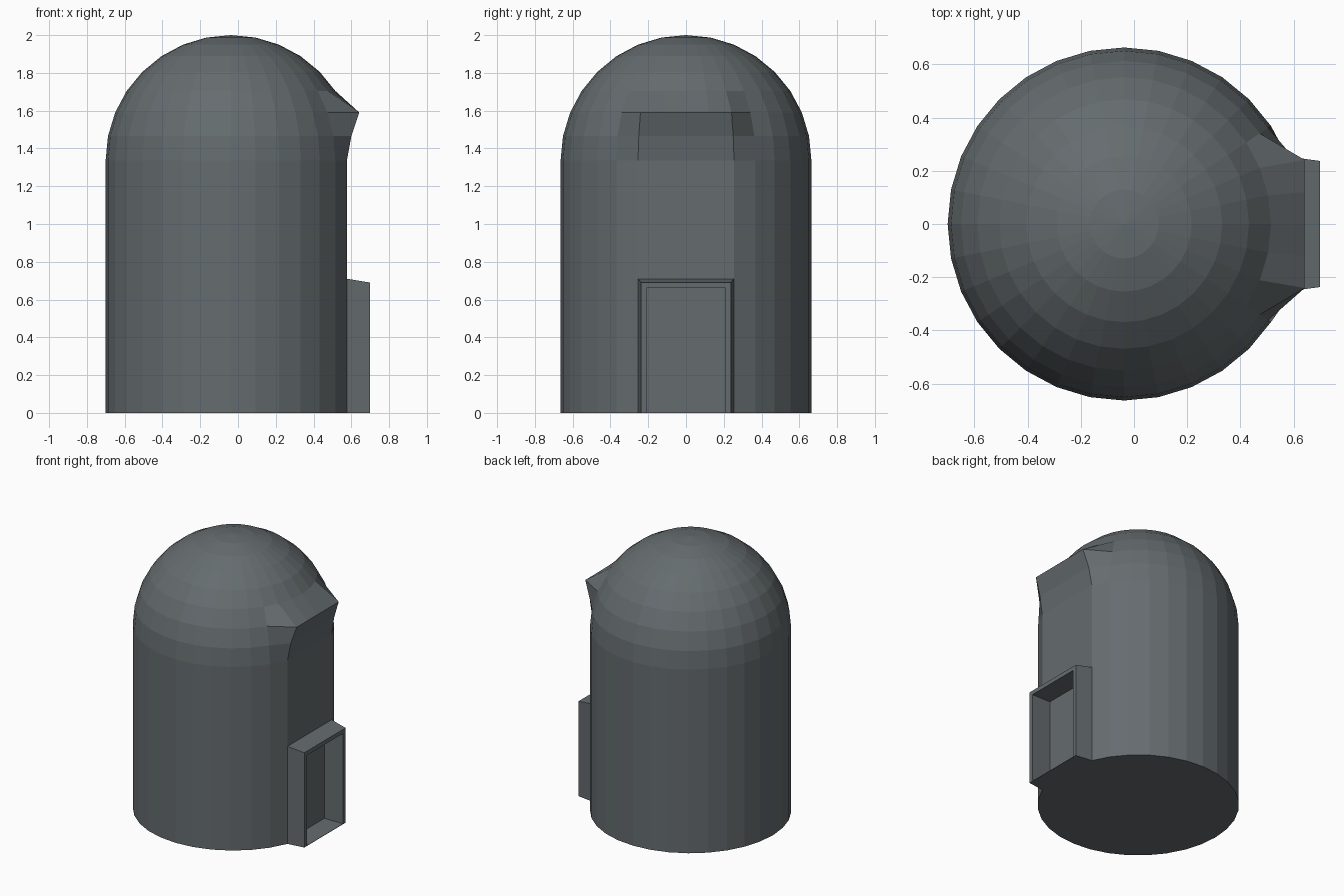
import bpy, bmesh
from math import sin, cos, pi

if "Cube" in bpy.data.objects:
    bpy.data.objects.remove(bpy.data.objects["Cube"], do_unlink=True)

SEGMENTS, RINGS = 32, 8
RADIUS, CENTRE_X, SPRING_Z = 0.664, -0.037, 1.336
STEP = 2 * pi / SEGMENTS
FLAT_X = CENTRE_X + RADIUS * cos(2 * STEP)
FLAT_Y = RADIUS * sin(2 * STEP)

slate = bpy.data.materials.new("slate grey")
slate.use_nodes = True
colour = (0.13, 0.15, 0.158, 1)
slate.diffuse_color = colour
slate.node_tree.nodes["Principled BSDF"].inputs["Base Color"].default_value = colour


def make_object(name, bm):
    bmesh.ops.recalc_face_normals(bm, faces=bm.faces)
    mesh = bpy.data.meshes.new(name)
    bm.to_mesh(mesh)
    bm.free()
    mesh.materials.append(slate)
    obj = bpy.data.objects.new(name, mesh)
    bpy.context.collection.objects.link(obj)
    return obj


def tapered_block(name, back, front, bottom):
    """Block running along x; back and front are (x, half width, top)."""
    bm = bmesh.new()
    ends = [[bm.verts.new((x, y, z)) for y, z in
             ((-w, bottom), (w, bottom), (w, top), (-w, top))]
            for x, w, top in (back, front)]
    for end in ends:
        bm.faces.new(end)
    for i in range(4):
        j = (i + 1) % 4
        bm.faces.new((ends[0][i], ends[0][j], ends[1][j], ends[1][i]))
    return make_object(name, bm)


# Domed tower: the front panel is flattened and flares into a hood
def ring(bm, radius, z, panel=None):
    verts = []
    for i in range(-SEGMENTS // 2, SEGMENTS // 2):
        x, y = CENTRE_X + radius * cos(i * STEP), radius * sin(i * STEP)
        if panel and abs(i) <= 2:
            x, half = panel
            y = half * i / 2
        verts.append(bm.verts.new((x, y, z)))
    return verts


bm = bmesh.new()
wall = (FLAT_X, FLAT_Y)
panels = {0: wall, 1: (0.6, 0.25), 2: (0.642, 0.241)}
rings = [ring(bm, RADIUS, 0, wall)]
for k in range(RINGS):
    a = k * pi / 2 / RINGS
    rings.append(ring(bm, RADIUS * cos(a), SPRING_Z + RADIUS * sin(a), panels.get(k)))
bm.faces.new(rings[0])
apex = bm.verts.new((CENTRE_X, 0, SPRING_Z + RADIUS))
for i in range(SEGMENTS):
    j = (i + 1) % SEGMENTS
    for low, high in zip(rings, rings[1:]):
        bm.faces.new((low[i], low[j], high[j], high[i]))
    bm.faces.new((rings[-1][i], rings[-1][j], apex))
tower = make_object("domed_tower", bm)

# Door frame standing out from the flat panel
frame = tapered_block("door_frame", (FLAT_X, FLAT_Y, 0.71), (0.7, 0.237, 0.69), 0)

# Doorway recess cut through the frame into the tower
cutter = tapered_block("doorway_cutter", (0.55, 0.208, 0.66), (0.8, 0.208, 0.66), 0.003)
cutter.hide_render = True
cutter.hide_set(True)
for obj in (tower, frame):
    cut = obj.modifiers.new("doorway", 'BOOLEAN')
    cut.operation = 'DIFFERENCE'
    cut.solver = 'EXACT'
    cut.object = cutter
